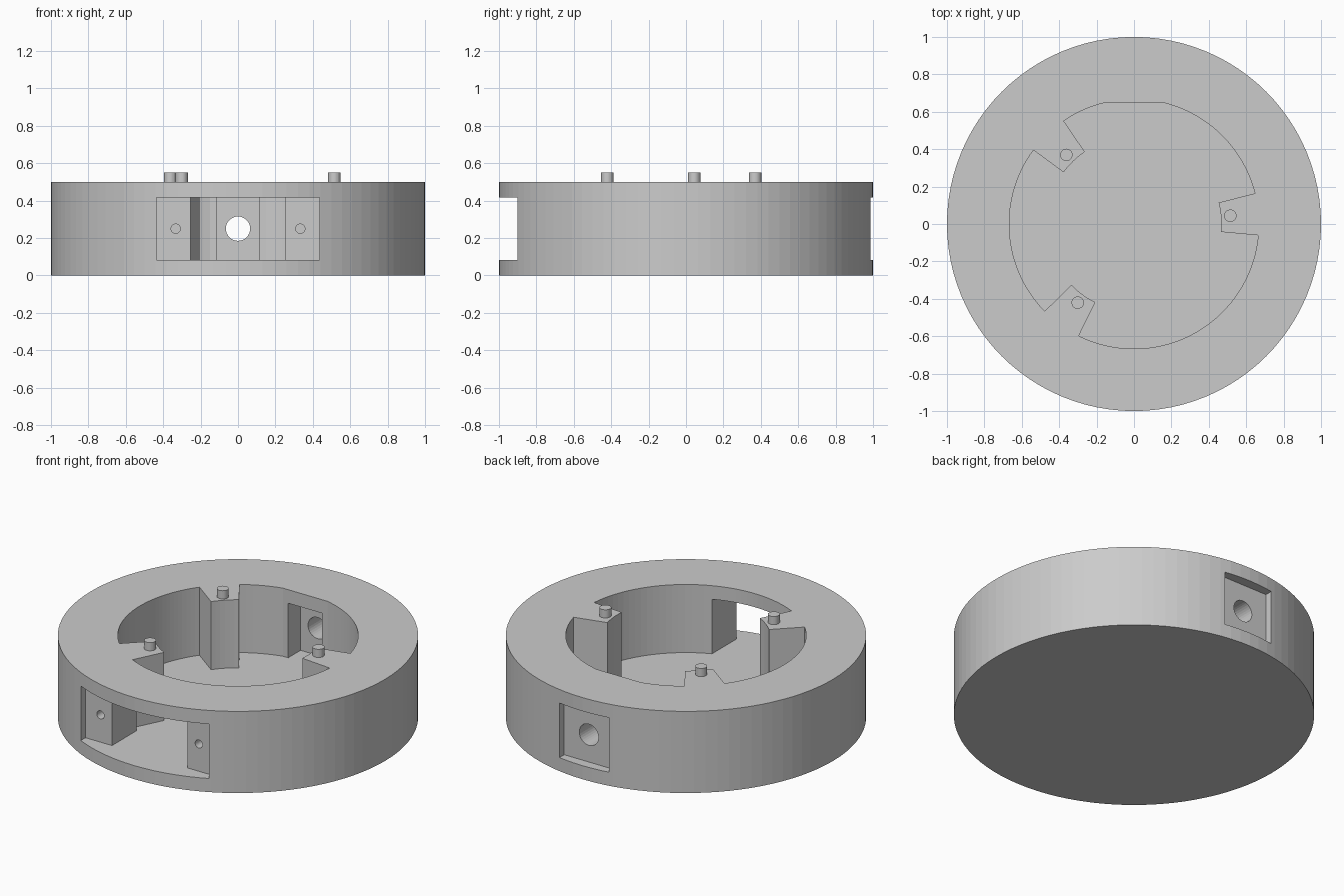
import bpy, bmesh
from math import sin, cos, asin, radians, degrees
from mathutils import Matrix

if "Cube" in bpy.data.objects:
    bpy.data.objects.remove(bpy.data.objects["Cube"], do_unlink=True)

HEIGHT, FLOOR, SLOT_TOP = 0.5, 0.083, 0.417
MID = (FLOOR + SLOT_TOP) / 2
BORE, BACK_FLAT, POST_R = 0.667, 0.65, 0.467
POSTS = (4.5, 134, 234)      # post directions in degrees
POST_HALF = 9.7

grey = bpy.data.materials.new("plain_grey")
grey.use_nodes = True
grey.diffuse_color = (0.6, 0.6, 0.6, 1)
grey.node_tree.nodes["Principled BSDF"].inputs["Base Color"].default_value = (0.6, 0.6, 0.6, 1)


def finish(name, bm):
    bmesh.ops.recalc_face_normals(bm, faces=bm.faces)
    mesh = bpy.data.meshes.new(name)
    bm.to_mesh(mesh)
    bm.free()
    mesh.materials.append(grey)
    obj = bpy.data.objects.new(name, mesh)
    bpy.context.collection.objects.link(obj)
    return obj


def prism(name, outline, z0, z1):
    bm = bmesh.new()
    low = [bm.verts.new((x, y, z0)) for x, y in outline]
    high = [bm.verts.new((x, y, z1)) for x, y in outline]
    bm.faces.new(low[::-1])
    bm.faces.new(high)
    for i in range(len(low)):
        bm.faces.new((low[i - 1], low[i], high[i], high[i - 1]))
    return finish(name, bm)


def box(name, half_x, y0, y1):
    return prism(name, [(-half_x, y0), (half_x, y0), (half_x, y1), (-half_x, y1)],
                 FLOOR, SLOT_TOP)


def polar(radius, angle):
    return radius * cos(radians(angle)), radius * sin(radians(angle))


def circle(radius, sides, cx=0, cy=0):
    ring = [polar(radius, 360 * i / sides) for i in range(sides)]
    return [(cx + x, cy + y) for x, y in ring]


def bore_y(name, radius, x, y0, y1):
    """Round cutter running along y."""
    bm = bmesh.new()
    turn = Matrix.Translation((x, (y0 + y1) / 2, MID)) @ Matrix.Rotation(radians(90), 4, 'X')
    bmesh.ops.create_cone(bm, cap_ends=True, segments=32, radius1=radius, radius2=radius,
                          depth=y1 - y0, matrix=turn)
    return finish(name, bm)


def wall_radius(angle):
    """Bore radius, cut straight at the back."""
    rise = sin(radians(angle))
    return min(BORE, BACK_FLAT / rise) if rise > 0 else BORE


def cavity_outline():
    """Bore with a flat at the back and three posts standing inward."""
    flat_end = degrees(asin(BACK_FLAT / BORE))
    points = []
    for n, post in enumerate(POSTS):
        start, end = post - POST_HALF, post + POST_HALF
        following = POSTS[(n + 1) % len(POSTS)] + (360 if n == len(POSTS) - 1 else 0)
        stop = following - POST_HALF
        # inner face of the post
        points += [polar(POST_R, start + (end - start) * i / 6) for i in range(7)]
        # bore wall up to the next post, with exact corners at the flat
        steps = 36
        wall = [end + (stop - end) * i / steps for i in range(steps + 1)]
        wall += [a for a in (flat_end, 180 - flat_end) if end < a < stop]
        points += [polar(wall_radius(a), a) for a in sorted(wall)]
    return points


# Round body
body = prism("ring_body", circle(1, 96), 0, HEIGHT)

# Cavity, front window, rear pockets and holes
cutters = [
    prism("cavity_cutter", cavity_outline(), FLOOR, HEIGHT + 0.1),
    box("window_cutter", 0.435, -1.1, -0.855),
    box("window_opening_cutter", 0.255, -0.9, -0.56),
    box("rear_outer_pocket_cutter", 0.167, 0.94, 1.1),
    box("rear_inner_pocket_cutter", 0.115, 0.6, 0.77),
    bore_y("rear_hole_cutter", 0.065, 0, 0.72, 1.05),
]
for x in (-0.333, 0.333):
    cutters.append(bore_y("screw_hole_cutter", 0.025, x, -0.95, -0.7))

bpy.context.view_layer.objects.active = body
for cutter in cutters:
    cutter.hide_render = True
    mod = body.modifiers.new(cutter.name, 'BOOLEAN')
    mod.operation = 'DIFFERENCE'
    mod.solver = 'EXACT'
    mod.object = cutter
    bpy.ops.object.modifier_apply(modifier=mod.name)
    bpy.data.objects.remove(cutter, do_unlink=True)

# Locating pins on the posts
for number, angle in enumerate(POSTS, 1):
    x, y = polar(0.517, angle + 0.4)
    prism(f"post_pin_{number}", circle(0.033, 32, x, y), HEIGHT, 0.55)
